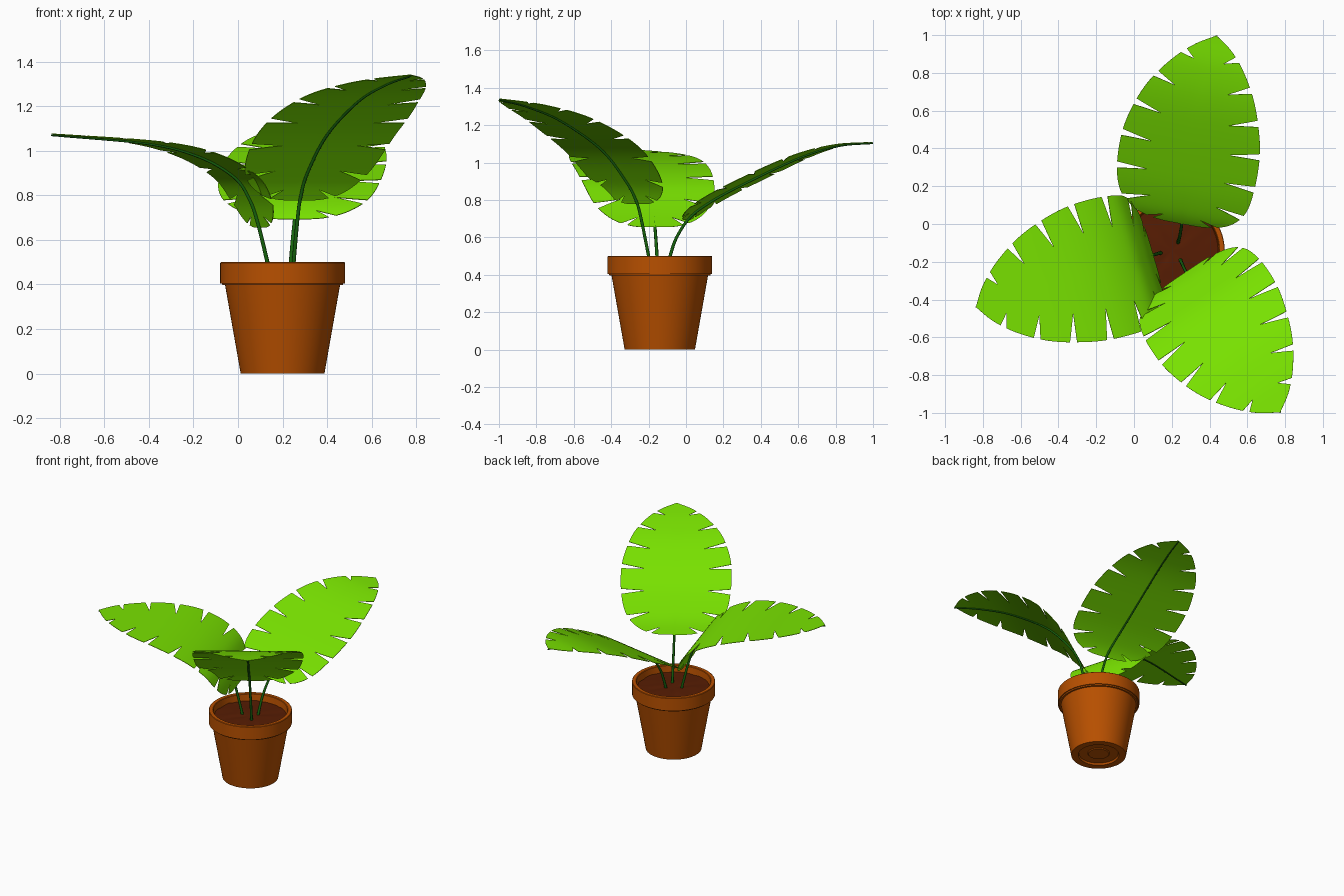
import bpy, bmesh, math
from mathutils import Vector

if "Cube" in bpy.data.objects:
    bpy.data.objects.remove(bpy.data.objects["Cube"])

CX, CY = 0.20, -0.14


def material(name, rgb):
    m = bpy.data.materials.new(name)
    m.diffuse_color = (*rgb, 1)
    m.use_nodes = True
    m.node_tree.nodes["Principled BSDF"].inputs["Base Color"].default_value = m.diffuse_color
    return m


TERRACOTTA = material("terracotta", (0.48, 0.08, 0.0))
SOIL = material("dark soil", (0.095, 0.012, 0.001))
LEAF = material("leaf green", (0.19, 0.76, 0.0))
STEM = material("stem green", (0.008, 0.13, 0.004))


def finish(name, bm, mat, angle=35):
    me = bpy.data.meshes.new(name)
    bm.to_mesh(me)
    bm.free()
    ob = bpy.data.objects.new(name, me)
    bpy.context.collection.objects.link(ob)
    me.materials.append(mat)
    bpy.ops.object.select_all(action='DESELECT')
    ob.select_set(True)
    bpy.context.view_layer.objects.active = ob
    bpy.ops.object.shade_smooth_by_angle(angle=math.radians(angle))
    return ob


def lathe(name, profile, mat, steps=64):
    bm = bmesh.new()
    vs = [bm.verts.new((CX + r, CY, z)) for r, z in profile]
    es = [bm.edges.new(p) for p in zip(vs, vs[1:])]
    bmesh.ops.spin(bm, geom=vs + es, cent=(CX, CY, 0), axis=(0, 0, 1),
                   angle=2 * math.pi, steps=steps)
    bmesh.ops.remove_doubles(bm, verts=bm.verts, dist=1e-4)
    bmesh.ops.recalc_face_normals(bm, faces=bm.faces)
    return finish(name, bm, mat)


def catmull(pts, n=12):
    """Smooth dense polyline through the points."""
    pts = [Vector(p) for p in pts]
    q = [2 * pts[0] - pts[1]] + pts + [2 * pts[-1] - pts[-2]]
    out = []
    for a, b, c, d in zip(q, q[1:], q[2:], q[3:]):
        for i in range(n):
            t = i / n
            out.append(0.5 * (2 * b + (c - a) * t + (2 * a - 5 * b + 4 * c - d) * t * t
                              + (3 * b - a - 3 * c + d) * t ** 3))
    return out + [pts[-1]]


def sampler(poly):
    """Return f(u) giving the point at arc-length fraction u."""
    acc = [0.0]
    for a, b in zip(poly, poly[1:]):
        acc.append(acc[-1] + (b - a).length)

    def f(u):
        s = min(max(u, 0), 1) * acc[-1]
        i = 1
        while i < len(acc) - 1 and acc[i] < s:
            i += 1
        return poly[i - 1].lerp(poly[i], (s - acc[i - 1]) / max(acc[i] - acc[i - 1], 1e-9))
    return f


# Pot: recessed foot, tapered wall, overhanging rim, hollow top
lathe("pot", [(0, .008), (.07, .008), (.075, .014), (.135, .014), (.14, 0), (.188, 0),
              (.258, .397), (.270, .397), (.273, .405), (.28, .405), (.28, .497), (.277, .50),
              (.254, .50), (.250, .497), (.240, .41), (0, .41)], TERRACOTTA)

# Soil: slightly lumpy disc
soil = lathe("soil", [(0, .455), (.06, .455), (.12, .454), (.18, .452), (.245, .450)], SOIL, 40)
for v in soil.data.vertices:
    v.co.z += 0.005 * math.sin(v.co.x * 53) * math.cos(v.co.y * 47)

# Leaf outline as (position along midrib, half width)
edge_at = sampler(catmull([(s, w, 0) for s, w in [
    (0, 0), (.005, .13), (.045, .25), (.13, .335), (.27, .37), (.45, .37),
    (.60, .335), (.73, .28), (.85, .195), (.94, .10), (1, 0)]], 8))

LOBES, ROWS = 8, 6
COLS = [0, .2, .4, .55, .7, .8, .9, 1]
NOTCH, GAP = .55, .012


def leaf_blade(name, path):
    mid = sampler(path)
    d = path[-1] - path[0]
    d.z = 0
    side_dir = Vector((0, 0, 1)).cross(d.normalized())
    bm = bmesh.new()
    for side in (1, -1):
        for k in range(LOBES):
            grid = []
            for i in range(ROWS + 1):
                t = i / ROWS
                row = []
                for v in COLS:
                    # lobes narrow toward the rim, leaving wedge notches
                    g = GAP * max(0, (v - NOTCH) / (1 - NOTCH))
                    p = (k + t) / LOBES
                    p += g * (1 - t) * (k > 0) - g * t * (k < LOBES - 1)
                    axis = p - .1 * math.sin(math.pi * p)
                    e = edge_at(p)
                    s, w = axis + (e.x - axis) * v, e.y * v
                    tan = (mid(s + .02) - mid(s - .02)).normalized()
                    co = mid(s) + side_dir * w * side + tan.cross(side_dir) * .008
                    row.append(bm.verts.new(co))
                grid.append(row)
            for a, b in zip(grid, grid[1:]):
                for j in range(len(COLS) - 1):
                    f = (a[j], b[j], b[j + 1], a[j + 1])
                    bm.faces.new(f if side == 1 else f[::-1])
    bmesh.ops.remove_doubles(bm, verts=bm.verts, dist=1e-4)
    # thin sheet thickness, kept crisp at the rim
    bmesh.ops.solidify(bm, geom=bm.faces[:], thickness=.003)
    bmesh.ops.recalc_face_normals(bm, faces=bm.faces)
    finish(name, bm, LEAF, 40)


def stem(name, path):
    cu = bpy.data.curves.new(name, 'CURVE')
    cu.dimensions = '3D'
    cu.bevel_depth = .01
    cu.bevel_resolution = 2
    cu.use_fill_caps = True
    sp = cu.splines.new('POLY')
    sp.points.add(len(path) - 1)
    for i, (pt, co) in enumerate(zip(sp.points, path)):
        pt.co = (*co, 1)
        pt.radius = 1 - .6 * i / len(path)
    cu.materials.append(STEM)
    bpy.context.collection.objects.link(bpy.data.objects.new(name, cu))


# Each plant stalk: index where the blade starts, and the path points
STALKS = {
    "back": (3, [(.233, -.10, .44), (.237, -.085, .50), (.245, -.05, .60), (.255, .02, .705),
                 (.26, .12, .782), (.28, .29, .875), (.335, .61, 1.025), (.385, .82, 1.088),
                 (.437, .998, 1.103)]),
    "front": (3, [(.245, -.19, .44), (.25, -.20, .50), (.268, -.24, .70), (.281, -.265, .79),
                  (.312, -.322, .90), (.400, -.455, 1.07), (.540, -.668, 1.22),
                  (.665, -.845, 1.295), (.775, -.998, 1.335)]),
    "left": (2, [(.145, -.153, .44), (.132, -.155, .50), (.088, -.168, .68), (.05, -.18, .785),
                 (-.016, -.20, .88), (-.17, -.24, .97), (-.40, -.305, 1.03),
                 (-.838, -.44, 1.07)]),
}
for name, (start, pts) in STALKS.items():
    path = catmull(pts)
    stem(name + "_stem", path)
    leaf_blade(name + "_leaf", path[start * 12 - 2:])
